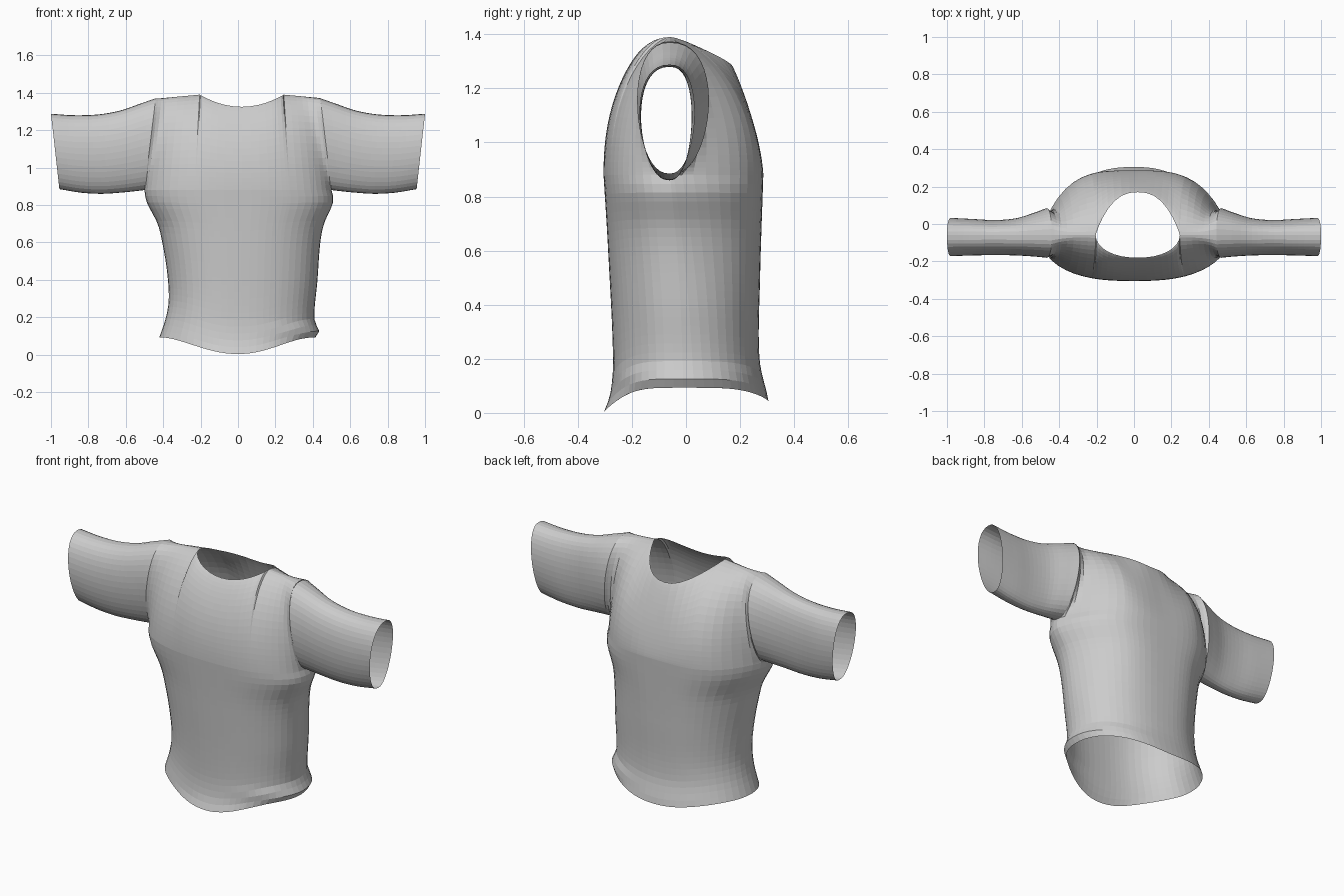
import bpy, bmesh
from math import sin, cos, pi

old = bpy.data.objects.get("Cube")
if old:
    bpy.data.objects.remove(old, do_unlink=True)

cloth = bpy.data.materials.new("grey_cloth")
cloth.use_nodes = True
GREY = (0.6, 0.6, 0.6, 1)
cloth.diffuse_color = GREY
cloth.node_tree.nodes["Principled BSDF"].inputs["Base Color"].default_value = GREY

ARMPIT = 0.88       # height where the armholes begin
NECK = 0.225        # half width of the neck opening
NECK_X = 0.02       # the neck opening sits slightly to the left
SHOULDER = 0.44     # half width at the top of the armholes
RIDGE = -0.06       # y of the shoulder seam and sleeve axis
LOW, HIGH = 24, 20  # rows below and above the armpit
NECK_COLS, SHOULDER_COLS = 16, 9


def lerp(a, b, t):
    return a + (b - a) * t


def lookup(pts, x):
    """Smooth interpolation through (position, value) pairs."""
    if x <= pts[0][0]:
        return pts[0][1]
    for i in range(len(pts) - 1):
        (p0, v0), (p1, v1) = pts[i], pts[i + 1]
        if x <= p1:
            def slope(j):
                a, b = pts[max(j - 1, 0)], pts[min(j + 1, len(pts) - 1)]
                return (b[1] - a[1]) / (b[0] - a[0]) * (p1 - p0)
            t = (x - p0) / (p1 - p0)
            return (v0 * (1 + 2 * t) * (1 - t) ** 2 + slope(i) * t * (1 - t) ** 2
                    + v1 * t * t * (3 - 2 * t) - slope(i + 1) * t * t * (1 - t))
    return pts[-1][1]


def add_grid(bm, rows):
    verts = [[bm.verts.new(p) for p in row] for row in rows]
    for a, b in zip(verts, verts[1:]):
        for i in range(len(a) - 1):
            bm.faces.new((a[i], a[i + 1], b[i + 1], b[i]))


def finish(bm, name, axis_y):
    """Weld the seams, turn the normals outward and make the object."""
    bmesh.ops.remove_doubles(bm, verts=bm.verts, dist=0.0005)
    bmesh.ops.recalc_face_normals(bm, faces=bm.faces)
    if sum(f.normal.y * (f.calc_center_median().y - axis_y) * f.calc_area()
           for f in bm.faces) < 0:
        bmesh.ops.reverse_faces(bm, faces=bm.faces)
    mesh = bpy.data.meshes.new(name)
    bm.to_mesh(mesh)
    bm.free()
    mesh.materials.append(cloth)
    bpy.context.collection.objects.link(bpy.data.objects.new(name, mesh))


# Side outlines (height, half width) and front/back depths (height, y)
WIDTH = {
    1: [(0.08, 0.405), (0.13, 0.435), (0.18, 0.408), (0.4, 0.425), (0.6, 0.44),
        (0.7, 0.46), (0.82, 0.51), (0.88, 0.5)],
    -1: [(0.08, 0.425), (0.2, 0.385), (0.3, 0.37), (0.45, 0.38), (0.6, 0.405),
         (0.7, 0.43), (0.82, 0.49), (0.88, 0.5)],
}
DEPTH = {
    -1: [(0, -0.305), (0.07, -0.28), (0.2, -0.27), (0.6, -0.288), (0.88, -0.305)],
    1: [(0.05, 0.305), (0.2, 0.272), (0.5, 0.274), (0.88, 0.286)],
}
# Per panel: hem dip, neckline dip and depth, neckline and chest roundness
HEM_DROP = {-1: 0.09, 1: 0.05}
NECK_DROP = {-1: 0.065, 1: 0.105}
NECK_DEPTH = {-1: 0.12, 1: 0.23}
NECK_ROUND = {-1: (2.2, 0.5), 1: (2.5, 0.9)}
CHEST_ROUND = {-1: (2.6, 0.47), 1: (3.6, 0.85)}

# Sleeve stations: top x, bottom x, top z, bottom z, front y, back y
STATIONS = [
    (SHOULDER, 0.50, 1.37, 0.88, -0.185, 0.09),
    (0.52, 0.55, 1.343, 0.874, -0.178, 0.065),
    (0.63, 0.63, 1.305, 0.866, -0.172, 0.034),
    (0.75, 0.73, 1.284, 0.86, -0.17, 0.024),
    (0.88, 0.84, 1.28, 0.866, -0.172, 0.03),
    (1.0, 0.955, 1.288, 0.885, -0.176, 0.036),
]


def armhole_t(r):
    return (1 - cos(pi * r)) / 2


def sleeve_point(side, s, r, face):
    xt, xb, zt, zb, yf, yb = (
        lookup([(i, st[k]) for i, st in enumerate(STATIONS)], s) for k in range(6))
    t = armhole_t(r)
    reach = (yb if face > 0 else yf) - RIDGE
    bulge = sin(pi * r) ** 0.85 * (0.86 + 0.2 * t)
    return side * lerp(xb, xt, t), RIDGE + reach * bulge, lerp(zb, zt, t)


def top_x_values():
    """Column positions along the shoulder line, closer together at the arms."""
    inner = [NECK_X + NECK * sin(pi * (i / NECK_COLS - 0.5))
             for i in range(NECK_COLS + 1)]
    ease = [sin(pi / 2 * (i + 1) / SHOULDER_COLS) for i in range(SHOULDER_COLS)]
    left = [lerp(inner[-1], SHOULDER, e) for e in ease]
    right = [lerp(inner[0], -SHOULDER, e) for e in reversed(ease)]
    return right + inner + left


TOP_X = top_x_values()


def ring_point(face, u, z):
    """Point on the rounded horizontal section of the torso."""
    up = max(0, z / ARMPIT) ** 2
    mid = lerp(-0.01, RIDGE, up)
    power, root = (lerp(a, b, up) for a, b in zip((2.3, 0.48), CHEST_ROUND[face]))
    bulge = max(1 - abs(u) ** power, 0) ** root
    return (u * lookup(WIDTH[1 if u > 0 else -1], z),
            mid + (lookup(DEPTH[face], z) - mid) * bulge, z)


def top_point(face, x):
    """Point on the neckline or the shoulder seam."""
    off = abs(x - NECK_X)
    u = min(off / NECK, 1)
    slope = max(off - NECK, 0) / (SHOULDER - NECK)
    power, root = NECK_ROUND[face]
    z = lerp(1.39, 1.37, min(slope, 1)) - NECK_DROP[face] * (1 - u * u)
    return x, RIDGE + face * NECK_DEPTH[face] * max(1 - u ** power, 0) ** root, z


def upper_point(face, x, r):
    """Point between the armpit row and the shoulder line."""
    u, t = x / SHOULDER, armhole_t(r)
    x0, y0, z0 = ring_point(face, u, ARMPIT)
    x1, y1, z1 = top_point(face, x)
    out = min(abs(x - NECK_X) / NECK, 1) ** 2
    k = (1 - t ** lerp(2.3 if face < 0 else 1.4, 2.2, out)) ** lerp(0.9, 0.65, out)
    chest = max(face * (lerp(y1, y0, k) - RIDGE), 0)
    edge = face * (sleeve_point(1, 0, r, face)[1] - RIDGE) * abs(u) ** 3
    # Blend the chest softly into the armhole edge
    y = RIDGE + face * (chest ** 4 + max(edge, 0) ** 4) ** 0.25
    return lerp(x0, x1, t), y, lerp(z0, z1, t)


def panel(face):
    rows = []
    for j in range(LOW):
        row = []
        for x in TOP_X:
            u = x / SHOULDER
            hem = 0.093 - HEM_DROP[face] * (1 - u * u) ** 2
            row.append(ring_point(face, u, lerp(hem, ARMPIT, j / LOW)))
        rows.append(row)
    for j in range(HIGH + 1):
        rows.append([upper_point(face, x, j / HIGH) for x in TOP_X])
    return rows


# Torso: front and back panels welded at the sides and shoulders
bm = bmesh.new()
for face in (-1, 1):
    add_grid(bm, panel(face))
finish(bm, "shirt_body", 0)

# Sleeves: open tubes that start on the armhole edge
for side, name in ((1, "left_sleeve"), (-1, "right_sleeve")):
    bm = bmesh.new()
    for face in (-1, 1):
        add_grid(bm, [[sleeve_point(side, s / 4, j / HIGH, face)
                       for j in range(HIGH + 1)] for s in range(21)])
    finish(bm, name, RIDGE)
